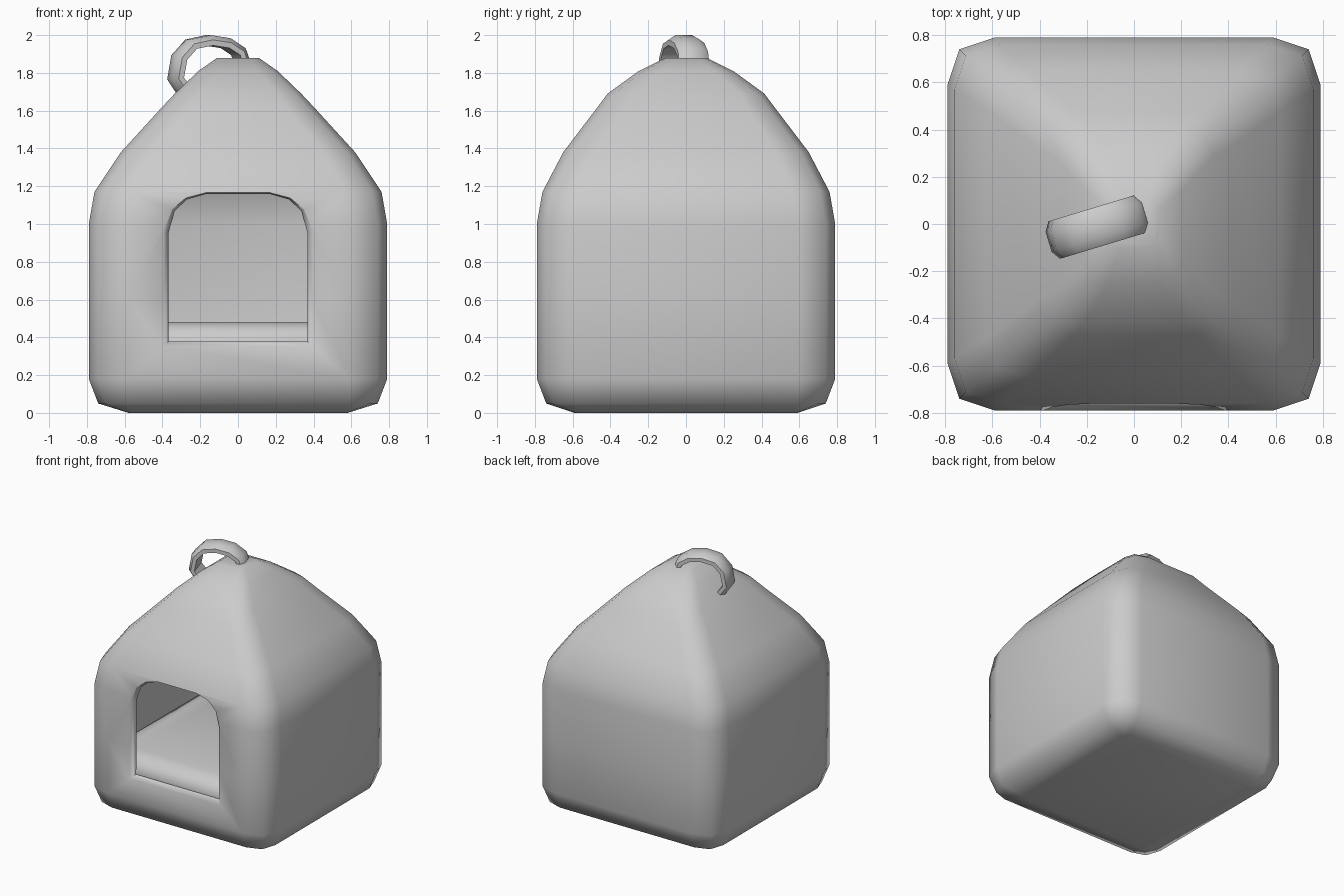
import bpy
import math
from mathutils import Vector

if "Cube" in bpy.data.objects:
    bpy.data.objects.remove(bpy.data.objects["Cube"])


def loft(name, rings):
    """Skin a list of equal-length point rings and cap both ends."""
    n = len(rings[0])
    verts = [p for ring in rings for p in ring]
    faces = [list(range(n))[::-1], [(len(rings) - 1) * n + i for i in range(n)]]
    for k in range(len(rings) - 1):
        for i in range(n):
            j = (i + 1) % n
            faces.append([k * n + i, k * n + j, (k + 1) * n + j, (k + 1) * n + i])
    mesh = bpy.data.meshes.new(name)
    mesh.from_pydata(verts, [], faces)
    obj = bpy.data.objects.new(name, mesh)
    bpy.context.collection.objects.link(obj)
    # consistent outward normals
    select(obj)
    bpy.ops.object.mode_set(mode='EDIT')
    bpy.ops.mesh.select_all(action='SELECT')
    bpy.ops.mesh.normals_make_consistent(inside=False)
    bpy.ops.object.mode_set(mode='OBJECT')
    return obj


def select(obj):
    bpy.ops.object.select_all(action='DESELECT')
    obj.select_set(True)
    bpy.context.view_layer.objects.active = obj


def smooth(obj, degrees):
    select(obj)
    bpy.ops.object.shade_smooth_by_angle(angle=math.radians(degrees))


def apply(obj, mod):
    select(obj)
    bpy.ops.object.modifier_apply(modifier=mod.name)


def soft_square(z, hx, hy, r):
    """Square ring with two-facet rounded corners."""
    q = r * 0.25
    corner = [(hx, hy - r), (hx - q, hy - q), (hx - r, hy)]
    pts = []
    for sx, sy in ((1, 1), (-1, 1), (-1, -1), (1, -1)):
        c = corner if sx * sy > 0 else corner[::-1]
        pts += [(sx * x, sy * y, z) for x, y in c]
    return pts


# house shell: z, half width, half depth, corner radius
profile = [(0, .58, .59, .03), (.05, .74, .74, .15), (.18, .79, .79, .20),
           (.60, .79, .79, .20), (1.0, .79, .79, .20), (1.17, .76, .76, .19),
           (1.38, .62, .65, .17), (1.61, .41, .475, .15), (1.69, .335, .415, .13),
           (1.81, .21, .25, .10), (1.88, .11, .11, .05)]
house = loft("house_shell", [soft_square(*p) for p in profile])
wall = house.modifiers.new("wall", 'SOLIDIFY')
wall.thickness = 0.04
wall.offset = -1
apply(house, wall)

# doorway cutter with a flared front edge
half_door = [(.365, .38), (.365, .95), (.335, 1.07), (.27, 1.13), (.165, 1.16)]
outline = half_door + [(-x, z) for x, z in reversed(half_door)]


def door_ring(y, flare):
    cz = 0.77
    return [(x * (1 + flare / .365), y, cz + (z - cz) * (1 + flare / .39))
            for x, z in outline]


cutter = loft("door_cutter", [door_ring(y, f) for y, f in
                              ((-.90, .05), (-.80, .04), (-.775, .012), (-.745, 0), (-.5, 0))])
cutter.hide_render = True
cut = house.modifiers.new("doorway", 'BOOLEAN')
cut.operation = 'DIFFERENCE'
cut.solver = 'EXACT'
cut.object = cutter
apply(house, cut)
bpy.data.objects.remove(cutter)
smooth(house, 58)

# cushion inside
cushion = loft("cushion", [soft_square(*p) for p in
                           ((.06, .60, .60, .15), (.12, .70, .70, .2), (.37, .72, .72, .2),
                            (.44, .70, .70, .2), (.48, .60, .60, .15))])
smooth(cushion, 60)

# carrying strap on the roof peak, swept along an arch
path = [(-.01, 1.85), (-.03, 1.91), (-.10, 1.955), (-.20, 1.97),
        (-.30, 1.95), (-.365, 1.88), (-.385, 1.77), (-.34, 1.71)]
section = [(-.083, -.025), (.083, -.025), (.083, .005), (.045, .03), (-.045, .03), (-.083, .005)]
along = Vector((.957, .29, 0))
across = Vector((-.29, .957, 0))
start = Vector((.035, .045, 0))
rings = []
for i, (s, z) in enumerate(path):
    a, b = path[max(i - 1, 0)], path[min(i + 1, len(path) - 1)]
    ts, tz = b[0] - a[0], b[1] - a[1]
    length = math.hypot(ts, tz)
    ns, nz = tz / length, -ts / length
    rings.append([start + along * (s + ns * t) + across * w + Vector((0, 0, z + nz * t))
                  for w, t in section])
strap = loft("carry_strap", rings)
smooth(strap, 50)
